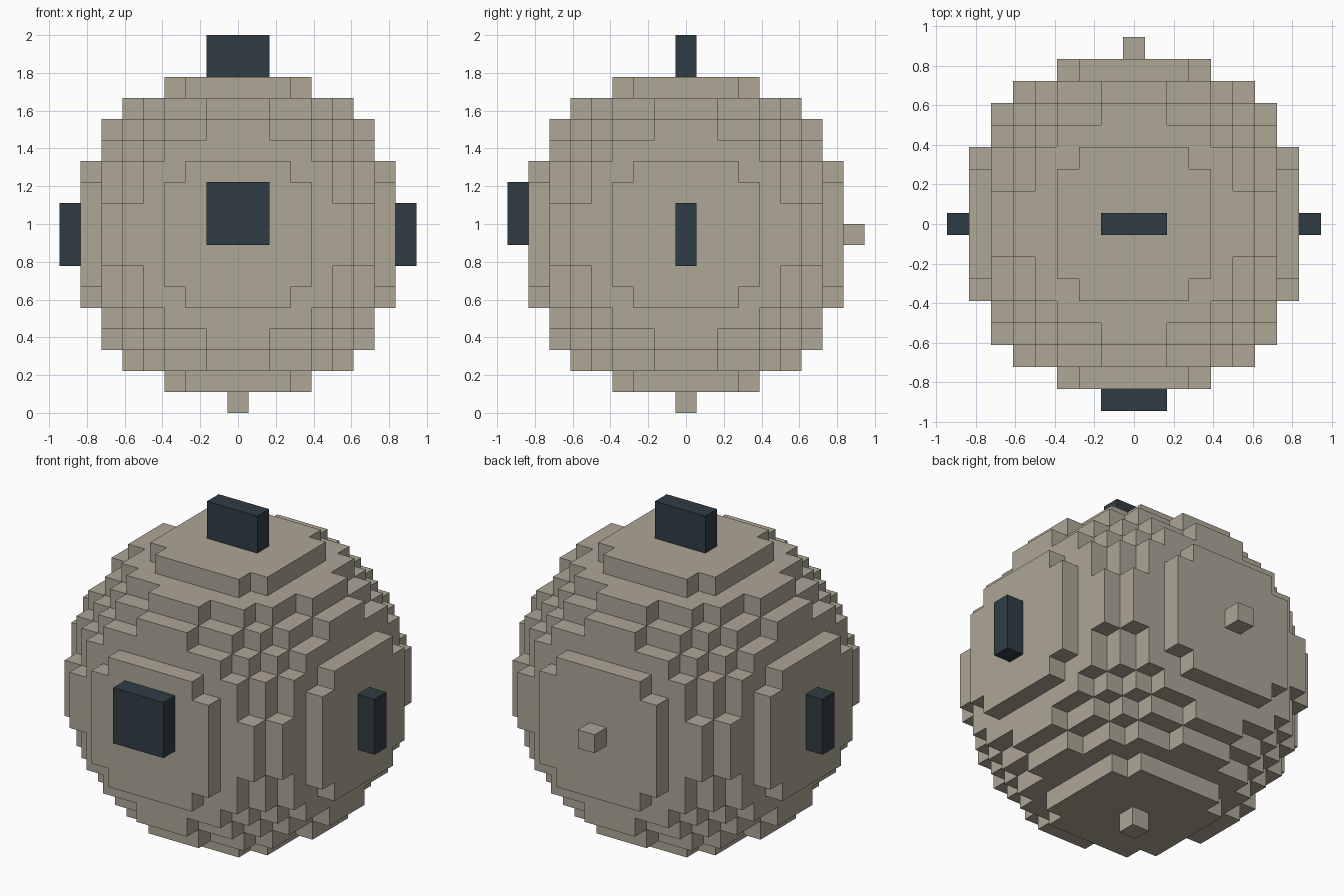
import bpy, bmesh
from mathutils import Vector

if "Cube" in bpy.data.objects:
    bpy.data.objects.remove(bpy.data.objects["Cube"])

V = 1 / 9                        # voxel size
CENTRE = Vector((0, 0, 8.5 * V)) # middle of the ball
R2 = 64                          # squared ball radius in voxels


def material(name, rgb):
    m = bpy.data.materials.new(name)
    m.diffuse_color = (*rgb, 1)
    m.use_nodes = True
    m.node_tree.nodes["Principled BSDF"].inputs["Base Color"].default_value = m.diffuse_color
    return m


stone = material("stone", (0.42, 0.385, 0.305))
slate = material("slate", (0.030, 0.046, 0.060))


def voxel_object(name, cells, mat):
    """Make a mesh of the outer faces of a set of voxels."""
    bm = bmesh.new()
    verts = {}

    def vert(p):
        key = tuple(round(2 * c) for c in p)
        if key not in verts:
            verts[key] = bm.verts.new(CENTRE + Vector(p) * V)
        return verts[key]

    for cell in cells:
        for axis in range(3):
            for sign in (-1, 1):
                n = Vector((0, 0, 0))
                n[axis] = sign
                if tuple(int(c + d) for c, d in zip(cell, n)) in cells:
                    continue
                u = Vector((0, 0, 0))
                u[(axis + 1) % 3] = 0.5
                w = n.cross(u)
                mid = Vector(cell) + n * 0.5
                bm.faces.new([vert(mid + a * u + b * w)
                              for a, b in ((-1, -1), (1, -1), (1, 1), (-1, 1))])
    mesh = bpy.data.meshes.new(name)
    bm.to_mesh(mesh)
    bm.free()
    mesh.materials.append(mat)
    obj = bpy.data.objects.new(name, mesh)
    bpy.context.collection.objects.link(obj)


def block(name, lo, hi):
    """Dark box covering voxels lo..hi inclusive."""
    lo, hi = Vector(lo), Vector(hi)
    bpy.ops.mesh.primitive_cube_add(size=1, location=CENTRE + (lo + hi) / 2 * V)
    obj = bpy.context.object
    obj.name = name
    size = (hi - lo + Vector((1, 1, 1))) * V
    for v in obj.data.vertices:
        v.co = Vector(a * b for a, b in zip(v.co, size))
    obj.data.materials.append(slate)


# Voxel ball; the tips replaced by dark blocks are left out
span = range(-8, 9)
tips = {(0, 0, 8), (0, -8, 0), (8, 0, 0), (-8, 0, 0)}
ball = {(x, y, z) for x in span for y in span for z in span
        if x * x + y * y + z * z <= R2} - tips
voxel_object("ball", ball, stone)

# Dark fin, front plate and side plates
block("top_fin", (-1, 0, 8), (1, 0, 9))
block("front_plate", (-1, -8, 0), (1, -8, 2))
for side, x in (("left", -8), ("right", 8)):
    block(side + "_plate", (x, 0, -1), (x, 0, 1))
